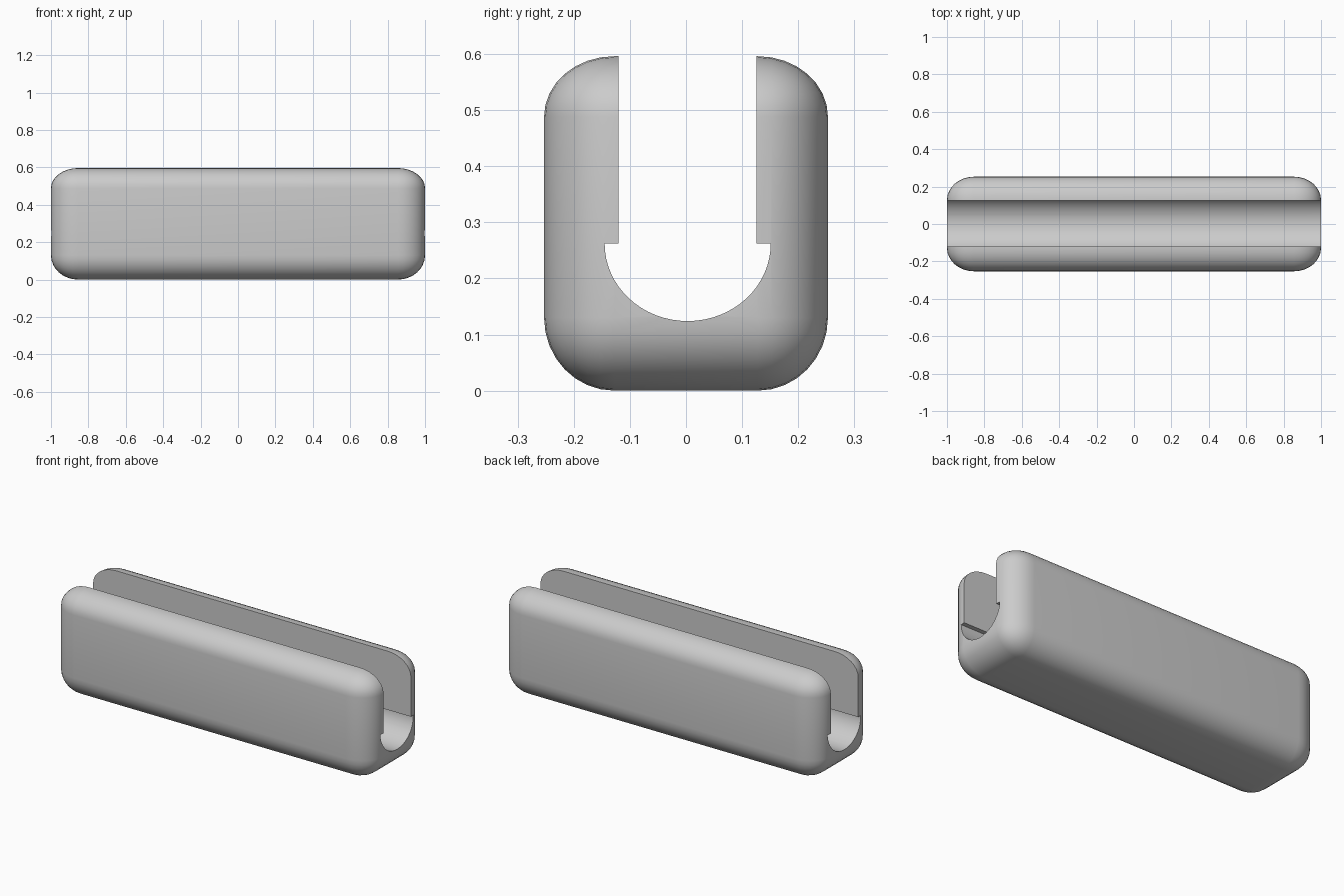
import bpy, bmesh, math

if "Cube" in bpy.data.objects:
    bpy.data.objects.remove(bpy.data.objects["Cube"])


def make_object(name, bm):
    bmesh.ops.recalc_face_normals(bm, faces=bm.faces)
    mesh = bpy.data.meshes.new(name)
    bm.to_mesh(mesh)
    bm.free()
    obj = bpy.data.objects.new(name, mesh)
    bpy.context.collection.objects.link(obj)
    return obj


def stretch(v, half, r_neg, r_pos):
    # keep the rounded zone (beyond 0.5 on the unit block) at its own radius
    r = r_pos if v > 0 else r_neg
    return math.copysign(half - r + (abs(v) - 0.5) * 2 * r, v)


# Rounded block: bevelled cube remapped to the real size and corner radii
bm = bmesh.new()
bmesh.ops.create_cube(bm, size=2)
bmesh.ops.bevel(bm, geom=bm.edges[:], offset=0.5, segments=8, profile=0.5,
                affect='EDGES', clamp_overlap=False)
for v in bm.verts:
    x, y, z = v.co
    v.co = (stretch(x, 1.0, 0.145, 0.145),
            stretch(y, 0.253, 0.125, 0.125),
            stretch(z, 0.298, 0.13, 0.108) + 0.298)
body = make_object("slotted_holder", bm)

# Slot cutter: straight upper slot above a wider half-round channel
mid, shelf = 0.003, 0.262
profile = [(mid - 0.123, 0.8), (mid - 0.123, shelf)]
for i in range(33):
    a = math.pi * (1 + i / 32)
    profile.append((mid + 0.148 * math.cos(a), shelf + 0.138 * math.sin(a)))
profile += [(mid + 0.123, shelf), (mid + 0.123, 0.8)]
bm = bmesh.new()
face = bm.faces.new([bm.verts.new((-1.2, y, z)) for y, z in profile])
ext = bmesh.ops.extrude_face_region(bm, geom=[face])
for g in ext["geom"]:
    if isinstance(g, bmesh.types.BMVert):
        g.co.x = 1.2
cutter = make_object("slot_cutter", bm)
cutter.hide_render = True

# Cut the slot and apply
bpy.context.view_layer.objects.active = body
body.select_set(True)
mod = body.modifiers.new("slot", 'BOOLEAN')
mod.operation = 'DIFFERENCE'
mod.solver = 'EXACT'
mod.object = cutter
bpy.ops.object.modifier_apply(modifier=mod.name)
bpy.data.objects.remove(cutter)
bpy.ops.object.shade_smooth_by_angle(angle=math.radians(35))
